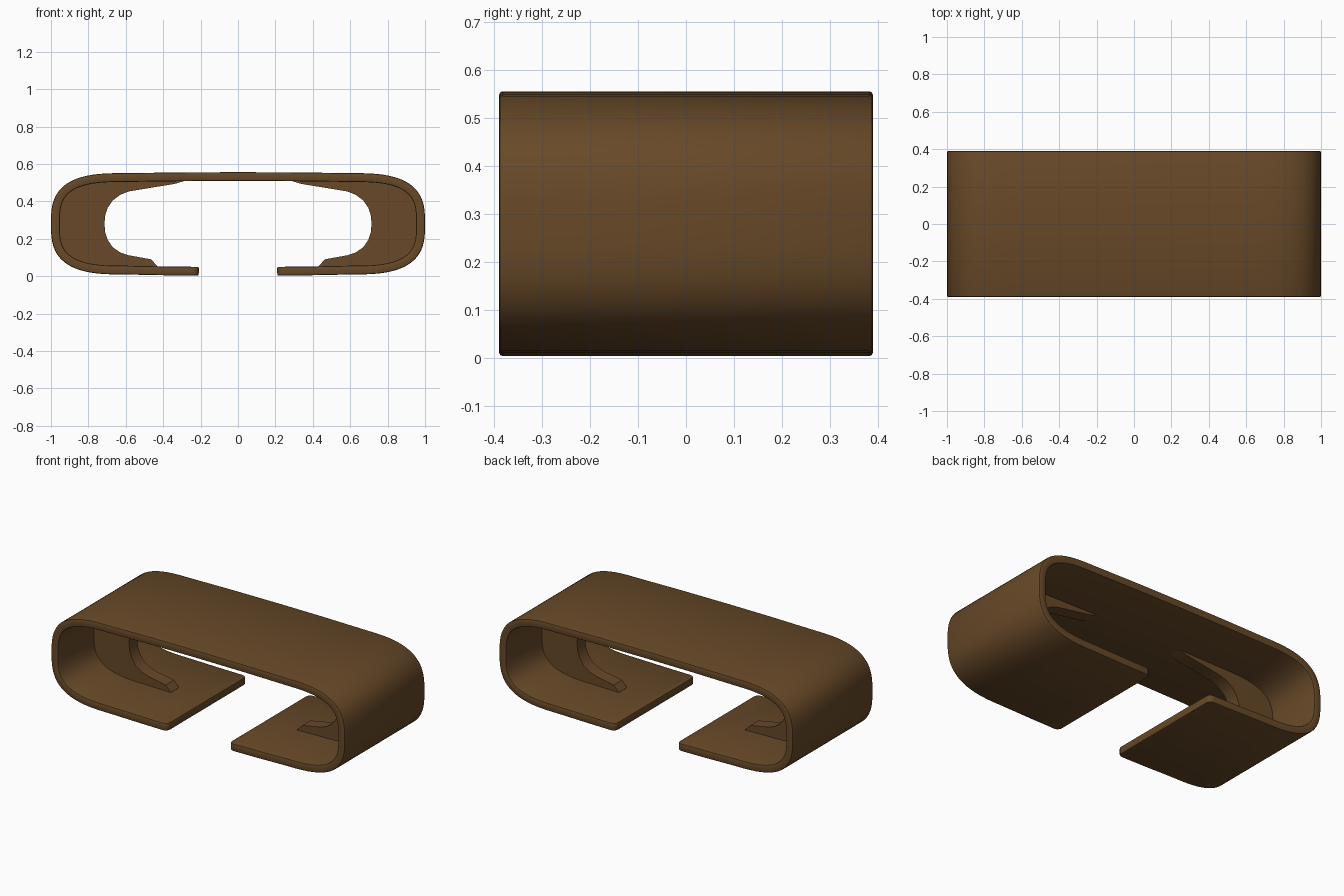
import bpy, bmesh, math
from mathutils import Vector

if "Cube" in bpy.data.objects:
    bpy.data.objects.remove(bpy.data.objects["Cube"])

brown = bpy.data.materials.new("dark_brown")
brown.diffuse_color = (0.135, 0.066, 0.021, 1)
brown.use_nodes = True
brown.node_tree.nodes["Principled BSDF"].inputs["Base Color"].default_value = brown.diffuse_color

MID, BOTTOM, TOP = 0.28, 0.003, 0.556
DEPTH, THICK = 0.39, 0.047


def spow(v, p):
    return math.copysign(abs(v) ** p, v)


def half_path():
    """Right half of the outer outline, from the bottom lip to the top centre."""
    pts = [(0.21, BOTTOM), (0.4, BOTTOM + 0.002)]
    n = 40
    for i in range(n + 1):
        a = -math.pi / 2 + math.pi * i / n
        pts.append((0.6 + 0.4 * spow(math.cos(a), 0.68),
                    MID + 0.271 * spow(math.sin(a), 0.68)))
    return pts + [(0.3, TOP - 0.001), (0.0, TOP)]


def offset(path, dist):
    """Move an open anticlockwise path inward."""
    out = []
    for i, p in enumerate(path):
        a, b = path[max(i - 1, 0)], path[min(i + 1, len(path) - 1)]
        t = (Vector(b) - Vector(a)).normalized()
        out.append((p[0] - t.y * dist, p[1] + t.x * dist))
    return out


def prism(bm, poly, y0, y1, strip=False):
    """Extrude an xz outline along y; strip means two rails of equal length."""
    f = [bm.verts.new((x, y0, z)) for x, z in poly]
    b = [bm.verts.new((x, y1, z)) for x, z in poly]
    n = len(poly)
    for i in range(n):
        j = (i + 1) % n
        bm.faces.new((f[i], f[j], b[j], b[i]))
    if strip:
        for i in range(n // 2 - 1):
            for r in (f, b):
                bm.faces.new((r[i], r[i + 1], r[n - 2 - i], r[n - 1 - i]))
    else:
        bm.faces.new(f)
        bm.faces.new(b)
    bmesh.ops.recalc_face_normals(bm, faces=bm.faces)


def finish(bm, name):
    me = bpy.data.meshes.new(name)
    bm.to_mesh(me)
    bm.free()
    ob = bpy.data.objects.new(name, me)
    bpy.context.collection.objects.link(ob)
    me.materials.append(brown)
    bpy.ops.object.select_all(action='DESELECT')
    ob.select_set(True)
    bpy.context.view_layer.objects.active = ob
    bpy.ops.object.shade_smooth_by_angle(angle=math.radians(35))
    return ob


# Bent C-shaped band
half = half_path()
outer = half + [(-x, z) for x, z in reversed(half[:-1])]
inner = offset(outer, THICK)
bm = bmesh.new()
prism(bm, outer + inner[::-1], -DEPTH, DEPTH, strip=True)
# rounded corners of the two lips
lips = [e for e in bm.edges
        if all(abs(v.co.x) < 0.23 and v.co.z < 0.1 for v in e.verts)
        and abs(e.verts[0].co.y - e.verts[1].co.y) < 0.01]
bmesh.ops.bevel(bm, geom=lips, offset=0.03, segments=4, profile=0.5, affect='EDGES')
# softened rim
rim = [e for e in bm.edges if len(e.link_faces) == 2
       and e.calc_face_angle(0) > math.radians(45)]
bmesh.ops.bevel(bm, geom=rim, offset=0.007, segments=2, profile=0.5, affect='EDGES')
finish(bm, "band")

# Central stiffening ribs inside both bends
middle = offset(half, THICK * 0.6)
back = [(0.43, 0.03)] + [p for p in middle if p[0] > 0.55] + [(0.28, TOP - 0.03)]
curve = [(0.28, 0.511), (0.34, 0.493), (0.47, 0.472), (0.585, 0.453), (0.63, 0.435),
         (0.67, 0.405), (0.697, 0.365), (0.71, 0.325), (0.714, 0.28), (0.71, 0.235),
         (0.697, 0.195), (0.67, 0.155), (0.63, 0.127), (0.585, 0.112),
         (0.465, 0.09), (0.43, 0.053)]
for side, name in ((1, "right_rib"), (-1, "left_rib")):
    bm = bmesh.new()
    prism(bm, [(side * x, z) for x, z in back + curve], -0.04, 0.04)
    finish(bm, name)
